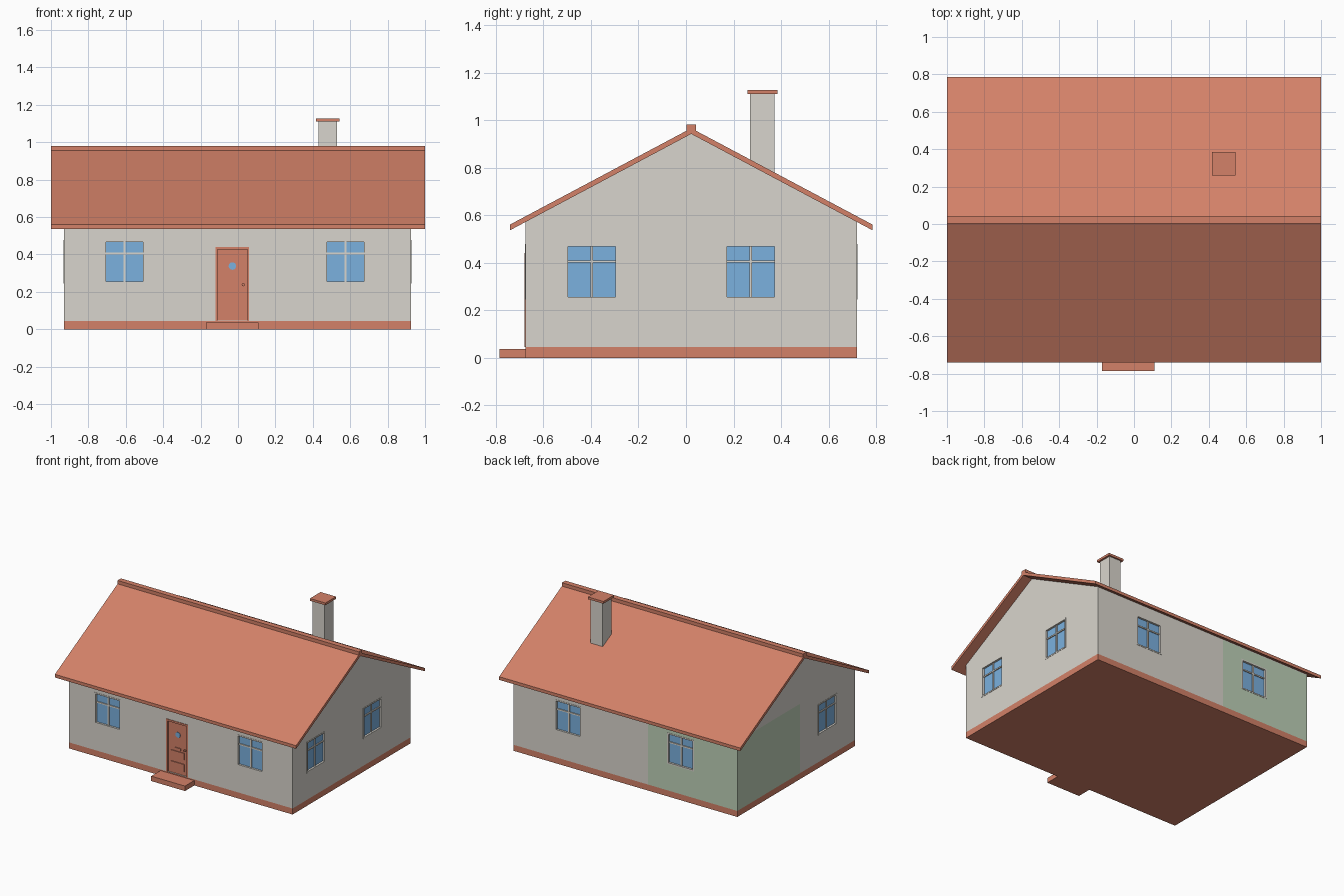
import bpy, bmesh, math
from mathutils import Matrix, Vector

if "Cube" in bpy.data.objects:
    bpy.data.objects.remove(bpy.data.objects["Cube"])


def material(name, rgb):
    m = bpy.data.materials.new(name)
    lin = [((c / 255 + 0.055) / 1.055) ** 2.4 for c in rgb]
    m.diffuse_color = (*lin, 1)
    m.use_nodes = True
    m.node_tree.nodes["Principled BSDF"].inputs["Base Color"].default_value = m.diffuse_color
    return m


TERRACOTTA = material("terracotta", (211, 129, 104))
PLASTER = material("grey plaster", (217, 213, 205))
GREEN = material("pale green plaster", (190, 209, 184))
GLASS = material("blue glass", (123, 177, 223))


def finish(name, bm, *mats):
    bmesh.ops.recalc_face_normals(bm, faces=bm.faces)
    me = bpy.data.meshes.new(name)
    bm.to_mesh(me)
    bm.free()
    for m in mats:
        me.materials.append(m)
    ob = bpy.data.objects.new(name, me)
    bpy.context.collection.objects.link(ob)
    return ob


def boxes(name, items, mat=None, place=Matrix()):
    """One object from boxes given as (x0, x1, y0, y1, z0, z1)."""
    bm = bmesh.new()
    for x0, x1, y0, y1, z0, z1 in items:
        mid = Vector((x0 + x1, y0 + y1, z0 + z1)) / 2
        size = Matrix.Diagonal((x1 - x0, y1 - y0, z1 - z0, 1))
        bmesh.ops.create_cube(bm, size=1, matrix=place @ Matrix.Translation(mid) @ size)
    return finish(name, bm, *([mat] if mat else []))


def prism(profile, x0, x1):
    """Extrude a (y, z) profile along x."""
    bm = bmesh.new()
    face = bm.faces.new([bm.verts.new((x0, y, z)) for y, z in profile])
    ext = bmesh.ops.extrude_face_region(bm, geom=[face])
    verts = [g for g in ext["geom"] if isinstance(g, bmesh.types.BMVert)]
    bmesh.ops.translate(bm, verts=verts, vec=(x1 - x0, 0, 0))
    return bm


# Main dimensions
X0, X1, Y0, Y1 = -0.93, 0.925, -0.675, 0.72
BASE, RIDGE_Y, RIDGE_Z, SLOPE = 0.045, 0.022, 0.942, 0.5315


def under_roof(y):
    return RIDGE_Z - SLOPE * abs(y - RIDGE_Y)


# Plinth and doorstep
boxes("plinth", [(X0, X1, Y0, Y1, 0, BASE)], TERRACOTTA)
boxes("doorstep", [(-0.17, 0.11, -0.785, Y0, 0, 0.037)], TERRACOTTA)

# Walls with gables, one lower corner painted green
GX, GY, GZ = -0.188, -0.02, 0.565
bm = prism([(Y0, BASE), (Y1, BASE), (Y1, under_roof(Y1)),
            (RIDGE_Y, RIDGE_Z), (Y0, under_roof(Y0))], X0, X1)
for co, no in (((GX, 0, 0), (1, 0, 0)), ((0, GY, 0), (0, 1, 0)), ((0, 0, GZ), (0, 0, 1))):
    bmesh.ops.bisect_plane(bm, geom=bm.verts[:] + bm.edges[:] + bm.faces[:],
                           plane_co=co, plane_no=no)
for f in bm.faces:
    c = f.calc_center_median()
    f.material_index = int(c.x < GX and c.y > GY and c.z < GZ)
walls = finish("walls", bm, PLASTER, GREEN)

# Window places: wall point and turn
places = [(-0.607, Y0, 0), (0.575, Y0, 0),
          (X1, -0.397, 90), (X1, 0.272, 90),
          (0.472, Y1, 180), (-0.46, Y1, 180),
          (X0, -0.347, -90)]
W, Z0, Z1, BAR_Z, F = 0.11, 0.245, 0.478, 0.405, 0.01
DEPTH = 0.02
window_mats = [Matrix.Translation((x, y, 0)) @ Matrix.Rotation(math.radians(a), 4, 'Z')
               for x, y, a in places]
DX0, DX1, DZ = -0.12, 0.06, 0.44


def cut(box, place):
    """Cut a recess into the walls."""
    cutter = boxes("cutter", [box], None, place)
    mod = walls.modifiers.new("recess", 'BOOLEAN')
    mod.operation, mod.solver, mod.object = 'DIFFERENCE', 'EXACT', cutter
    bpy.context.view_layer.objects.active = walls
    bpy.ops.object.modifier_apply(modifier=mod.name)
    bpy.data.objects.remove(cutter)


for place in window_mats:
    cut((-W, W, -0.05, DEPTH, Z0, Z1), place)
cut((DX0, DX1, -0.05, DEPTH, BASE + 0.001, DZ), Matrix.Translation((0, Y0, 0)))

# Windows: frame with glazing bars, glass set back
for place in window_mats:
    o = -0.002
    boxes("window_frame", [(-W, -W + F, o, DEPTH, Z0, Z1), (W - F, W, o, DEPTH, Z0, Z1),
                           (-W + F, W - F, o, DEPTH, Z0, Z0 + F),
                           (-W + F, W - F, o, DEPTH, Z1 - F, Z1),
                           (-0.005, 0.005, 0.006, DEPTH, Z0 + F, Z1 - F),
                           (-W + F, W - F, 0.006, DEPTH, BAR_Z - 0.005, BAR_Z + 0.005)],
          PLASTER, place)
    boxes("window_glass", [(-W + F, W - F, 0.013, DEPTH, Z0 + F, Z1 - F)], GLASS, place)

# Door: frame, leaf, raised panels, letter slot
at_door = Matrix.Translation((0, Y0, 0))
boxes("door_frame", [(DX0, DX0 + F, -0.004, DEPTH, BASE, DZ),
                     (DX1 - F, DX1, -0.004, DEPTH, BASE, DZ),
                     (DX0 + F, DX1 - F, -0.004, DEPTH, DZ - 0.014, DZ)], TERRACOTTA, at_door)
boxes("door_leaf", [(DX0 + F, DX1 - F, 0.008, DEPTH, BASE, DZ - 0.014)], TERRACOTTA, at_door)
boxes("door_panels", [(-0.085, 0.022, 0.002, 0.008, 0.165, 0.215),
                      (-0.085, 0.022, 0.002, 0.008, 0.075, 0.132),
                      (-0.06, -0.004, 0.002, 0.008, 0.228, 0.242)], TERRACOTTA, at_door)


def disc(name, x, z, r, y0, y1, mat):
    bm = bmesh.new()
    bmesh.ops.create_cone(bm, cap_ends=True, segments=24, radius1=r, radius2=r, depth=y1 - y0,
                          matrix=Matrix.Translation((x, Y0 + (y0 + y1) / 2, z))
                          @ Matrix.Rotation(math.pi / 2, 4, 'X'))
    return finish(name, bm, mat)


disc("door_porthole", -0.03, 0.338, 0.02, 0.005, 0.009, GLASS)
disc("door_knob", 0.028, 0.238, 0.008, -0.004, 0.009, TERRACOTTA)

# Roof, ridge cap
T = 0.024
EAVES = (-0.74, 0.785)
roof = [(EAVES[0], under_roof(EAVES[0])), (RIDGE_Y, RIDGE_Z), (EAVES[1], under_roof(EAVES[1]))]
finish("roof", prism(roof + [(y, z + T) for y, z in reversed(roof)], -1, 1), TERRACOTTA)
boxes("ridge_cap", [(-1, 1, 0.002, 0.042, 0.953, 0.981)], TERRACOTTA)

# Chimney
boxes("chimney", [(0.43, 0.53, 0.27, 0.372, 0.74, 1.112)], PLASTER)
boxes("chimney_cap", [(0.416, 0.544, 0.258, 0.384, 1.11, 1.127)], TERRACOTTA)
